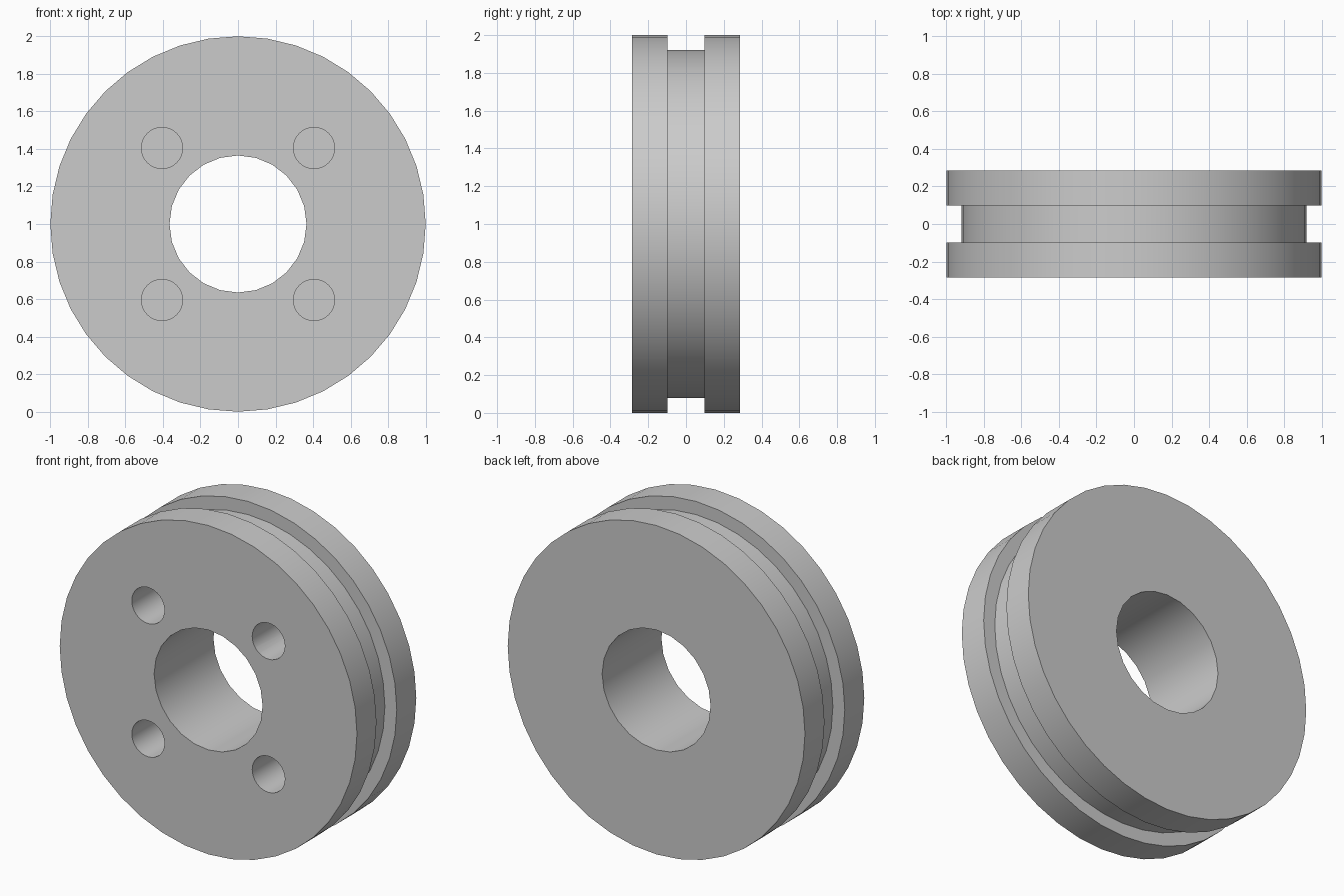
import bpy
import bmesh
import math
from mathutils import Matrix, Vector

RADIUS = 1.0
GROOVE_RADIUS = 0.92
HALF_WIDTH = 0.285
GROOVE_HALF = 0.0975
BORE_RADIUS = 0.365
HOLE_RADIUS = 0.11
HOLE_OFFSET = 0.405
HOLE_DEPTH = 0.38

cube = bpy.data.objects.get("Cube")
if cube:
    bpy.data.objects.remove(cube, do_unlink=True)

grey = bpy.data.materials.new("plain grey")
grey.use_nodes = True
colour = (0.6, 0.6, 0.6, 1.0)
grey.diffuse_color = colour
grey.node_tree.nodes["Principled BSDF"].inputs["Base Color"].default_value = colour


def add_object(name, bm):
    bmesh.ops.recalc_face_normals(bm, faces=bm.faces)
    mesh = bpy.data.meshes.new(name)
    bm.to_mesh(mesh)
    bm.free()
    mesh.materials.append(grey)
    obj = bpy.data.objects.new(name, mesh)
    bpy.context.collection.objects.link(obj)
    return obj


def lathe(name, profile, segments):
    """Turn a (radius, y) profile around the wheel axis and cap both ends."""
    bm = bmesh.new()
    rings = []
    for radius, y in profile:
        angles = [2 * math.pi * i / segments for i in range(segments)]
        rings.append([bm.verts.new((radius * math.sin(a), y, 1 + radius * math.cos(a)))
                      for a in angles])
    for a, b in zip(rings, rings[1:]):
        for i in range(segments):
            j = (i + 1) % segments
            bm.faces.new((a[i], a[j], b[j], b[i]))
    bm.faces.new(rings[0])
    bm.faces.new(rings[-1])
    return add_object(name, bm)


def cut_cylinder(target, x, z, radius, y0, y1, segments):
    """Cut a round hole along y from y0 to y1."""
    bm = bmesh.new()
    place = Matrix.Translation(Vector((x, (y0 + y1) / 2, z))) @ Matrix.Rotation(math.pi / 2, 4, "X")
    bmesh.ops.create_cone(bm, cap_ends=True, segments=segments, radius1=radius,
                          radius2=radius, depth=y1 - y0, matrix=place)
    cutter = add_object("hole_cutter", bm)
    cutter.hide_render = True
    mod = target.modifiers.new("hole", "BOOLEAN")
    mod.operation = "DIFFERENCE"
    mod.solver = "EXACT"
    mod.object = cutter
    bpy.context.view_layer.objects.active = target
    bpy.ops.object.modifier_apply(modifier=mod.name)
    bpy.data.objects.remove(cutter, do_unlink=True)


# Grooved wheel body
wheel = lathe("grooved_wheel", [
    (RADIUS, -HALF_WIDTH), (RADIUS, -GROOVE_HALF),
    (GROOVE_RADIUS, -GROOVE_HALF), (GROOVE_RADIUS, GROOVE_HALF),
    (RADIUS, GROOVE_HALF), (RADIUS, HALF_WIDTH)], 40)

# Central bore goes right through
cut_cylinder(wheel, 0, 1, BORE_RADIUS, -0.5, 0.5, 24)

# Four blind bolt holes in the front face
for sx in (-1, 1):
    for sz in (-1, 1):
        cut_cylinder(wheel, sx * HOLE_OFFSET, 1 + sz * HOLE_OFFSET, HOLE_RADIUS,
                     -0.5, HOLE_DEPTH - HALF_WIDTH, 32)

# Smooth curved walls with crisp rims
bpy.ops.object.select_all(action="DESELECT")
wheel.select_set(True)
bpy.context.view_layer.objects.active = wheel
bpy.ops.object.shade_smooth_by_angle(angle=math.radians(30))
